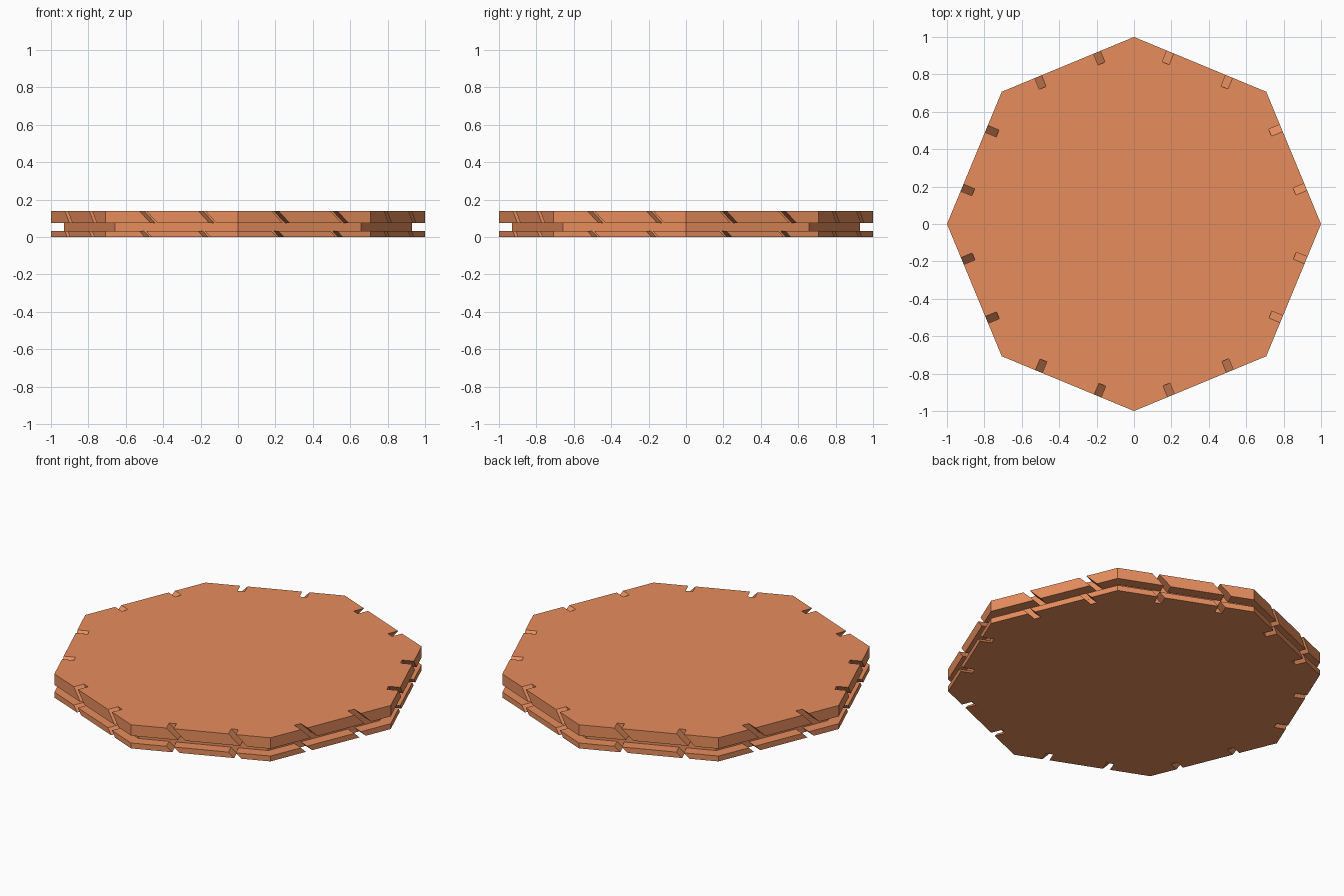
import bpy, bmesh
from math import sin, cos, pi
from mathutils import Vector

if "Cube" in bpy.data.objects:
    bpy.data.objects.remove(bpy.data.objects["Cube"])

SIDES = 8
DEPTH = 0.065      # notch depth
WIDTH = 0.04       # notch width
SLANT = 1.0        # sideways run of the notch per unit of height

mat = bpy.data.materials.new("terracotta")
mat.diffuse_color = (0.8, 0.27, 0.11, 1)
mat.use_nodes = True
mat.node_tree.nodes["Principled BSDF"].inputs["Base Color"].default_value = mat.diffuse_color


def corner(i, r=1.0):
    a = 2 * pi * i / SIDES
    return Vector((r * cos(a), r * sin(a), 0))


def notched_outline(z, shift):
    """Octagon with two notches per edge, slid along the edge by shift."""
    pts = []
    for i in range(SIDES):
        a, b = corner(i), corner(i + 1)
        d = (b - a).normalized()
        inward = Vector((-d.y, d.x, 0)) * DEPTH
        pts.append(a)
        for t in (0.28, 0.725):
            p = a.lerp(b, t) + d * (shift - WIDTH / 2)
            q = p + d * WIDTH
            pts += [p, p + inward, q + inward, q]
    return [Vector((p.x, p.y, z)) for p in pts]


def loft(name, low, high):
    """Closed solid between two matching outlines."""
    bm = bmesh.new()
    lo = [bm.verts.new(p) for p in low]
    hi = [bm.verts.new(p) for p in high]
    n = len(lo)
    for i in range(n):
        j = (i + 1) % n
        bm.faces.new((lo[i], lo[j], hi[j], hi[i]))
    bm.faces.new(hi)
    bm.faces.new(lo[::-1])
    bmesh.ops.recalc_face_normals(bm, faces=bm.faces[:])
    me = bpy.data.meshes.new(name)
    bm.to_mesh(me)
    bm.free()
    me.materials.append(mat)
    ob = bpy.data.objects.new(name, me)
    bpy.context.collection.objects.link(ob)
    return ob


def notched_plate(name, z0, z1):
    return loft(name, notched_outline(z0, (z1 - z0) * SLANT), notched_outline(z1, 0))


# thin lower plate and thicker upper plate, both with slanted notches
notched_plate("lower_plate", 0, 0.032)
notched_plate("upper_plate", 0.075, 0.14)

# recessed core between the plates
core = [corner(i, 0.93) for i in range(SIDES)]
loft("core", [p + Vector((0, 0, 0.032)) for p in core],
     [p + Vector((0, 0, 0.075)) for p in core])
